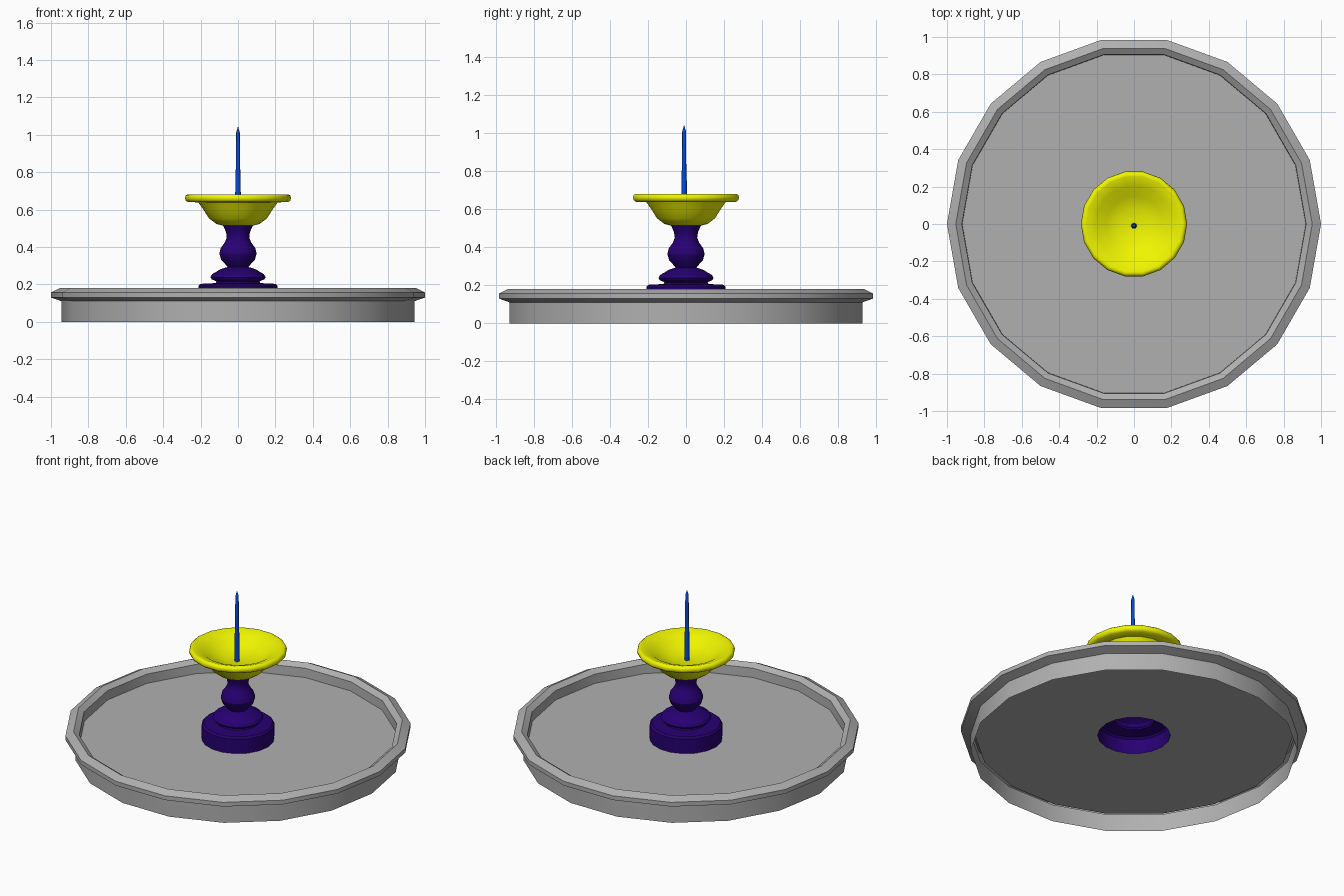
import bpy, bmesh, math

if "Cube" in bpy.data.objects:
    bpy.data.objects.remove(bpy.data.objects["Cube"])

SIDES = 18


def material(name, rgb):
    m = bpy.data.materials.new(name)
    m.diffuse_color = (*rgb, 1)
    m.use_nodes = True
    m.node_tree.nodes["Principled BSDF"].inputs["Base Color"].default_value = m.diffuse_color
    return m


def lathe(name, profile, mat, sides=SIDES, y=0.0, angle=30):
    """Revolve a profile of (radius, z) points around the z axis."""
    bm = bmesh.new()
    rings = []
    for r, z in profile:
        if r == 0:
            rings.append([bm.verts.new((0, 0, z))] * sides)
        else:
            rings.append([bm.verts.new((r * math.cos(math.tau * i / sides),
                                        r * math.sin(math.tau * i / sides), z))
                          for i in range(sides)])
    for a, b in zip(rings, rings[1:]):
        for i in range(sides):
            j = (i + 1) % sides
            bm.faces.new(list(dict.fromkeys((a[i], a[j], b[j], b[i]))))
    mesh = bpy.data.meshes.new(name)
    bm.to_mesh(mesh)
    bm.free()
    ob = bpy.data.objects.new(name, mesh)
    bpy.context.collection.objects.link(ob)
    ob.location.y = y
    mesh.materials.append(mat)
    bpy.ops.object.select_all(action='DESELECT')
    ob.select_set(True)
    bpy.context.view_layer.objects.active = ob
    bpy.ops.object.shade_smooth_by_angle(angle=math.radians(angle))
    return ob


grey = material("stone", (0.435, 0.435, 0.435))
purple = material("purple", (0.02, 0.0, 0.17))
yellow = material("yellow", (0.87, 0.92, 0.0))
blue = material("blue", (0.0, 0.07, 0.75))

# Wide basin: outer wall, flared rim, bevelled inside, raised floor with a hole
lathe("basin", [(0.943, 0), (0.943, 0.11), (1.0, 0.13), (1.0, 0.157),
                (0.953, 0.18), (0.92, 0.158), (0.918, 0.10), (0.21, 0.10)], grey)

# Turned pedestal, open at the bottom
lathe("pedestal", [(0.21, 0.10), (0.211, 0.192), (0.2, 0.203), (0.12, 0.207),
                   (0.115, 0.216), (0.14, 0.227), (0.148, 0.238), (0.138, 0.255),
                   (0.115, 0.268), (0.095, 0.281), (0.056, 0.293),
                   (0.068, 0.308), (0.09, 0.332), (0.1, 0.365),
                   (0.092, 0.395), (0.07, 0.425), (0.06, 0.45),
                   (0.064, 0.48), (0.08, 0.515)], purple)

# Upper bowl: outside, rounded rim, then inside
lathe("upper_bowl", [(0.075, 0.513), (0.115, 0.523), (0.155, 0.553),
                     (0.185, 0.6), (0.213, 0.639), (0.268, 0.64),
                     (0.279, 0.648), (0.284, 0.661), (0.28, 0.675),
                     (0.27, 0.682), (0.257, 0.681), (0.205, 0.662),
                     (0.15, 0.625), (0.08, 0.602), (0, 0.597)],
      yellow, angle=45)

# Water jet
lathe("water_jet", [(0, 0.59), (0.016, 0.59), (0.014, 0.75), (0.011, 0.85),
                    (0.01, 1.01), (0, 1.045)], blue, sides=8, y=-0.01, angle=50)
